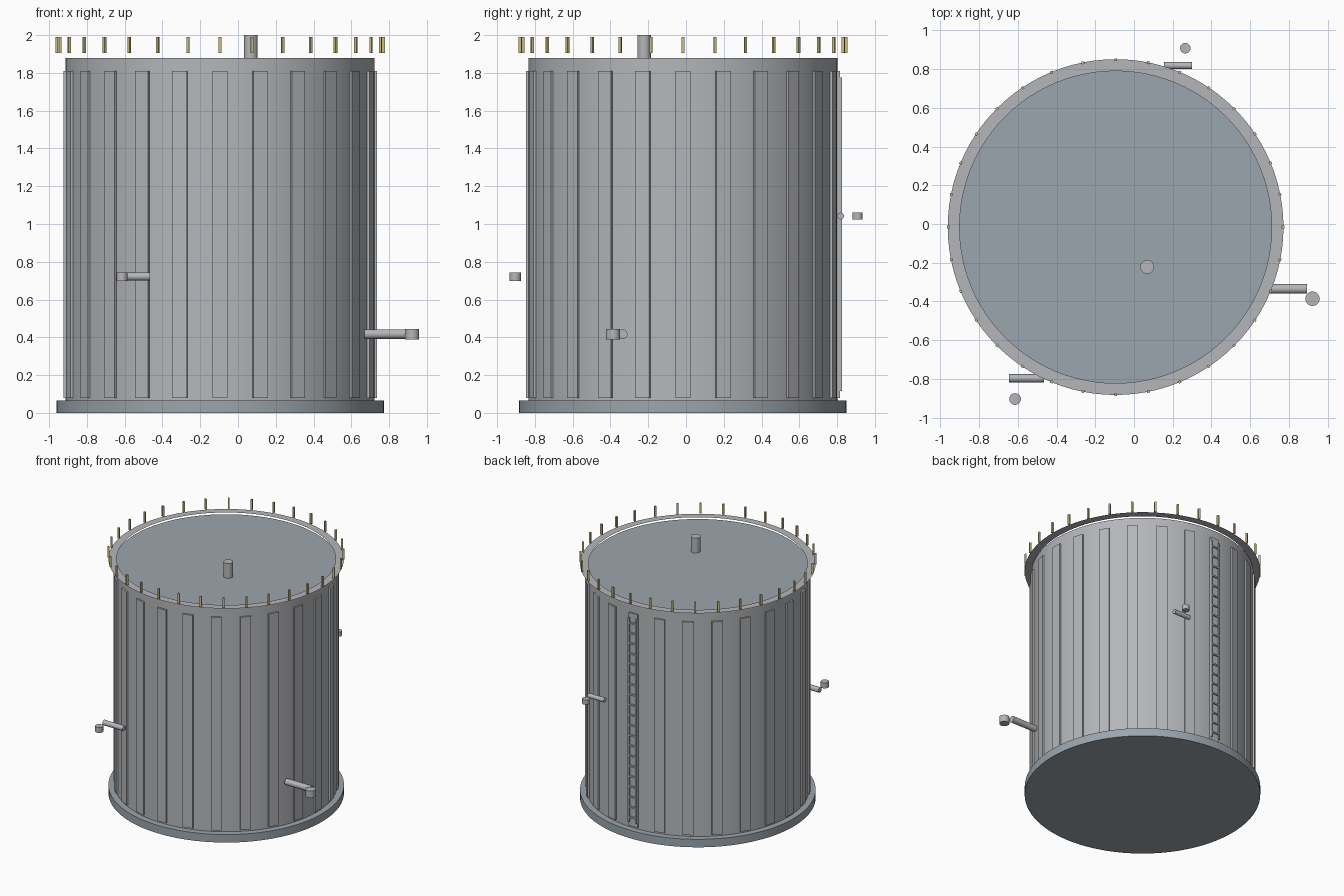
import bpy, math
from math import cos, sin, pi

if "Cube" in bpy.data.objects:
    bpy.data.objects.remove(bpy.data.objects["Cube"])

CX, CY = -0.095, -0.016


def material(name, rgb):
    m = bpy.data.materials.new(name)
    m.diffuse_color = (*rgb, 1)
    m.use_nodes = True
    m.node_tree.nodes["Principled BSDF"].inputs["Base Color"].default_value = m.diffuse_color
    return m


SLATE = material("slate", (0.33, 0.38, 0.42))
STEEL = material("steel", (0.46, 0.47, 0.49))
YELLOW = material("rail_yellow", (0.62, 0.52, 0.22))


def finish(name, mat):
    ob = bpy.context.object
    ob.name = name
    ob.data.materials.append(mat)
    return ob


def cylinder(name, r, loc, length, mat, axis="Z", sides=32, cap="NGON"):
    rot = (0, pi / 2, 0) if axis == "X" else (0, 0, 0)
    bpy.ops.mesh.primitive_cylinder_add(vertices=sides, radius=r, depth=length,
                                        location=loc, rotation=rot, end_fill_type=cap)
    ob = finish(name, mat)
    bpy.ops.object.shade_smooth_by_angle(angle=math.radians(30))
    return ob


def box(name, loc, size, mat, turn=0):
    bpy.ops.mesh.primitive_cube_add(size=1, location=loc, rotation=(0, 0, turn))
    ob = finish(name, mat)
    ob.scale = size
    return ob


# Foundation, shell and flat roof
cylinder("foundation", 0.867, (CX, CY, 0.0325), 0.065, SLATE, sides=96)
cylinder("tank_shell", 0.818, (CX, CY, 0.9725), 1.815, STEEL, sides=96, cap="NOTHING")
bpy.ops.mesh.primitive_circle_add(vertices=96, radius=0.818, fill_type="NGON",
                                  location=(CX, CY, 1.88))
finish("roof", SLATE)

# Thin flat walkway ring just above the roof edge
N = 96
verts = [(r * cos(2 * pi * i / N), r * sin(2 * pi * i / N), 0)
         for r in (0.806, 0.867) for i in range(N)]
faces = [(i, N + i, N + (i + 1) % N, (i + 1) % N) for i in range(N)]
mesh = bpy.data.meshes.new("walkway_ring")
mesh.from_pydata(verts, [], faces)
mesh.materials.append(STEEL)
ring = bpy.data.objects.new("walkway_ring", mesh)
ring.location = (CX, CY, 1.9)
bpy.context.collection.objects.link(ring)

# Vertical stiffener strips round the shell
for i in range(24):
    a = 2 * pi * i / 24
    box(f"shell_strip_{i}", (CX + 0.82 * cos(a), CY + 0.82 * sin(a), 0.945),
        (0.02, 0.08, 1.73), STEEL, a)

# Railing posts
for i in range(32):
    a = 2 * pi * i / 32
    box(f"rail_post_{i}", (CX + 0.865 * cos(a), CY + 0.865 * sin(a), 1.9475),
        (0.014, 0.014, 0.085), YELLOW, a)

# Ladder on the back
for side in (-1, 1):
    box(f"ladder_rail_{side}", (CX + side * 0.034, CY + 0.834, 0.945),
        (0.012, 0.016, 1.66), STEEL)
for i in range(20):
    box(f"ladder_rung_{i}", (CX, CY + 0.834, 0.155 + i * 0.083),
        (0.068, 0.012, 0.012), STEEL)

# Roof vent
cylinder("roof_vent", 0.036, (0.068, -0.221, 1.94), 0.12, STEEL)

# Nozzles: pipe (x range, y, radius), end flange (x, y, radius, height) and level
nozzles = [
    ("right", (0.67, 0.893), -0.335, 0.025, (0.922, -0.386), 0.037, 0.055, 0.417),
    ("front", (-0.646, -0.465), -0.797, 0.021, (-0.614, -0.904), 0.03, 0.045, 0.722),
    ("back", (0.155, 0.30), 0.818, 0.018, (0.265, 0.908), 0.027, 0.038, 1.042),
]
for name, (x0, x1), y, r, (fx, fy), fr, fh, z in nozzles:
    cylinder(name + "_nozzle_pipe", r, ((x0 + x1) / 2, y, z), x1 - x0, STEEL, "X")
    cylinder(name + "_nozzle_flange", fr, (fx, fy, z), fh, STEEL)
